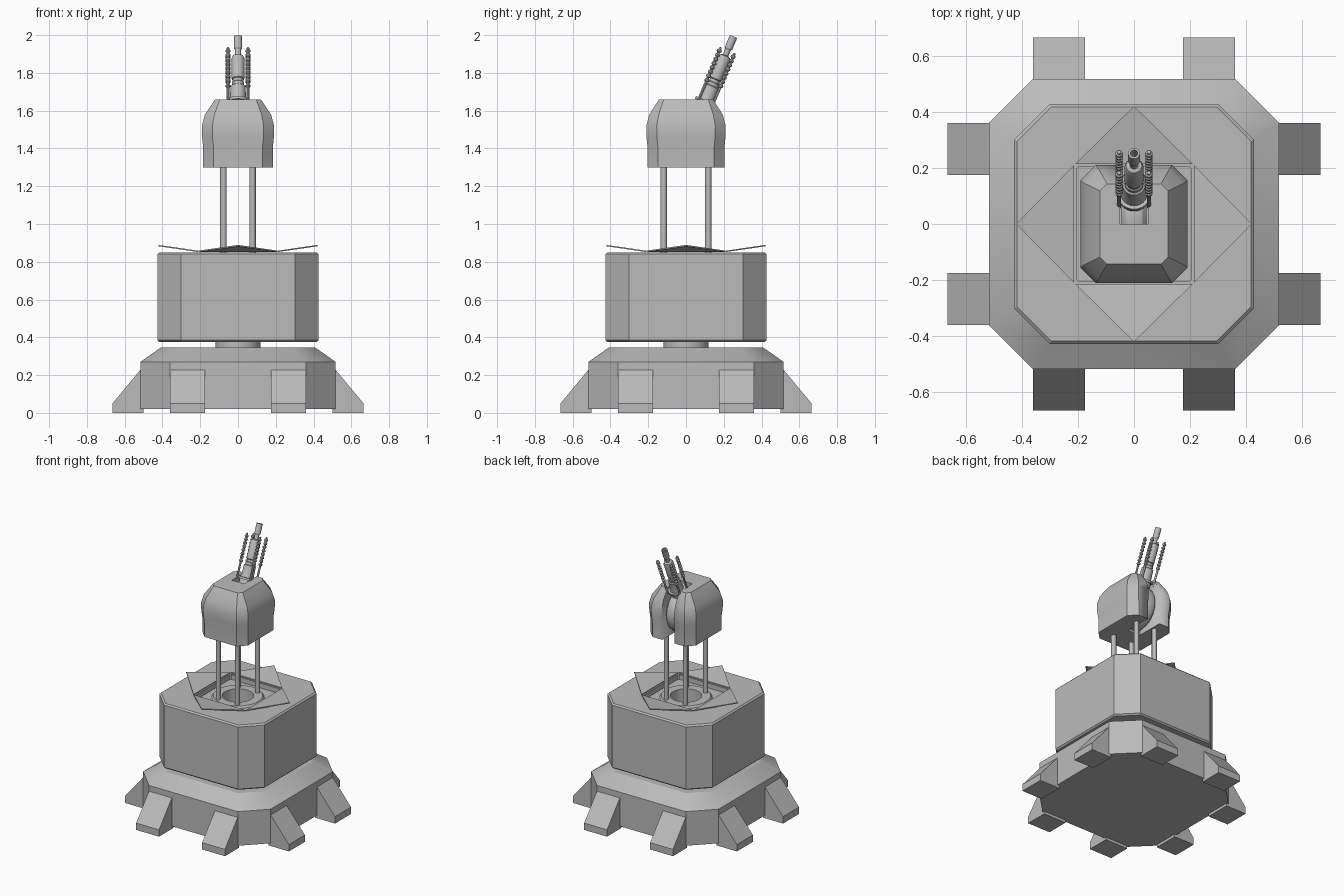
import bpy, bmesh, math
from mathutils import Matrix, Vector

if "Cube" in bpy.data.objects:
    bpy.data.objects.remove(bpy.data.objects["Cube"])

grey = bpy.data.materials.new("steel_grey")
grey.diffuse_color = (0.5, 0.5, 0.5, 1)
grey.use_nodes = True
grey.node_tree.nodes["Principled BSDF"].inputs["Base Color"].default_value = grey.diffuse_color


def finish(name, bm, matrix=None, angle=30):
    bmesh.ops.remove_doubles(bm, verts=bm.verts, dist=1e-5)
    bmesh.ops.recalc_face_normals(bm, faces=bm.faces)
    if matrix:
        bm.transform(matrix)
    me = bpy.data.meshes.new(name)
    bm.to_mesh(me)
    bm.free()
    me.materials.append(grey)
    ob = bpy.data.objects.new(name, me)
    bpy.context.collection.objects.link(ob)
    bpy.ops.object.select_all(action='DESELECT')
    ob.select_set(True)
    bpy.context.view_layer.objects.active = ob
    bpy.ops.object.shade_smooth_by_angle(angle=math.radians(angle))
    return ob


def octagon(hx, hy, c, z):
    """Rectangle with cut corners."""
    return [(hx, -hy + c, z), (hx, hy - c, z), (hx - c, hy, z), (-hx + c, hy, z),
            (-hx, hy - c, z), (-hx, -hy + c, z), (-hx + c, -hy, z), (hx - c, -hy, z)]


def loft(name, rings, matrix=None):
    bm = bmesh.new()
    vs = [[bm.verts.new(p) for p in r] for r in rings]
    n = len(vs[0])
    for a, b in zip(vs, vs[1:]):
        for i in range(n):
            j = (i + 1) % n
            bm.faces.new((a[i], a[j], b[j], b[i]))
    bm.faces.new(vs[0][::-1])
    bm.faces.new(vs[-1])
    return finish(name, bm, matrix)


def lathe(name, profile, matrix=None, seg=24, closed=False):
    """Turn (radius, height) points about z."""
    bm = bmesh.new()
    pts = profile + profile[:1] if closed else profile
    vs = [bm.verts.new((r, 0, z)) for r, z in pts]
    es = [bm.edges.new(p) for p in zip(vs, vs[1:])]
    bmesh.ops.spin(bm, geom=vs + es, cent=(0, 0, 0), axis=(0, 0, 1),
                   angle=2 * math.pi, steps=seg)
    return finish(name, bm, matrix)


def move(x, y, z):
    return Matrix.Translation((x, y, z))


# base with sloped shoulder
loft("base", [octagon(.517, .517, .157, .02), octagon(.517, .517, .157, .27),
              octagon(.41, .41, .125, .345)])

# eight wedge feet
foot = [(.50, 0), (.665, 0), (.665, .05), (.515, .23), (.50, .23)]
for k in range(4):
    for side, x0 in (("a", -.36), ("b", .175)):
        loft(f"foot_{k}_{side}", [[(x, -y, z) for y, z in foot] for x in (x0, x0 + .185)],
             Matrix.Rotation(k * math.pi / 2, 4, 'Z'))

# turning neck
lathe("neck", [(0, .33), (.12, .33), (.12, .385), (0, .385)], seg=32)

# housing with recessed square opening and round-ish well
well = [(.125 * math.cos(a), .125 * math.sin(a)) for a in
        [math.radians(-22.5 + 45 * i) for i in range(8)]]
loft("housing", [octagon(.417, .417, .122, .375), octagon(.427, .427, .126, .385),
                 octagon(.427, .427, .126, .84), octagon(.417, .417, .122, .85),
                 octagon(.205, .205, .01, .85), octagon(.205, .205, .01, .815),
                 [(x, y, .815) for x, y in well], [(x, y, .72) for x, y in well]])
lathe("well_collar", [(.105, .73), (.105, .828), (.165, .828), (.175, .815), (.13, .81), (.13, .73)],
      seg=32, closed=True)

# four opened triangular hatch flaps
for k in range(4):
    tri = [(-.21, .213, .852), (.21, .213, .852), (0, .42, .882)]
    loft(f"hatch_flap_{k}", [tri, [(x, y, z + .007) for x, y, z in tri]],
         Matrix.Rotation(k * math.pi / 2, 4, 'Z'))

# lifting columns
for sx in (-1, 1):
    for sy in (-1, 1):
        lathe("lift_column", [(0, .80), (.017, .80), (.017, 1.33), (0, 1.33)],
              move(sx * .077, sy * .118, 0), 16)

# turret head: bulging shell with cut corners
head = loft("turret_head", [octagon(.184, .203, .055, 1.30), octagon(.184, .203, .055, 1.40),
                            octagon(.190, .209, .055, 1.46), octagon(.191, .210, .055, 1.52),
                            octagon(.175, .194, .050, 1.58), octagon(.121, .143, .025, 1.66)])

# slot for the gun cradle, cut from the rear half
cutter = loft("slot_cutter", [[(x, y, z) for x, y in ((-.05, 0), (.05, 0), (.05, .4), (-.05, .4))]
                              for z in (1.2, 1.8)])
cutter.hide_render = True
mod = head.modifiers.new("slot", 'BOOLEAN')
mod.operation = 'DIFFERENCE'
mod.solver = 'EXACT'
mod.object = cutter
bpy.context.view_layer.objects.active = head
bpy.ops.object.modifier_apply(modifier=mod.name)
bpy.data.objects.remove(cutter)

# elevation drum inside the slot
pivot = Vector((0, .03, 1.47))
lathe("elevation_drum", [(0, -.045), (.135, -.045), (.152, -.03), (.16, 0), (.152, .03),
                         (.135, .045), (0, .045)],
      Matrix.Translation(pivot) @ Matrix.Rotation(math.pi / 2, 4, 'Y'), 40)

# gun, built along z from the pivot and tilted back
tilt = Matrix.Translation(pivot) @ Matrix.Rotation(math.radians(-23), 4, 'X')
lathe("gun_barrel", [(0, .13), (.047, .13), (.047, .20), (.042, .215), (.04, .28), (.033, .285),
                     (.033, .30), (.028, .305), (.028, .32), (.034, .325), (.034, .44),
                     (.028, .455), (.015, .46), (.015, .49), (.021, .50), (.021, .568),
                     (.013, .568), (.013, .50), (0, .50)], tilt)
lathe("barrel_flange", [(0, .185), (.06, .185), (.06, .20), (0, .20)], tilt)

# four beaded recoil rods around the barrel
for sx in (-1, 1):
    for sy in (-1, 1):
        prof = [(0, .17), (.007, .17)]
        for i in range(8):
            t = .29 + i * .024
            prof += [(.007, t), (.013, t + .006), (.013, t + .014), (.007, t + .02)]
        prof += [(.007, .485), (0, .49)]
        lathe("recoil_rod", prof, tilt @ move(sx * .053, sy * .04, 0), 12)
